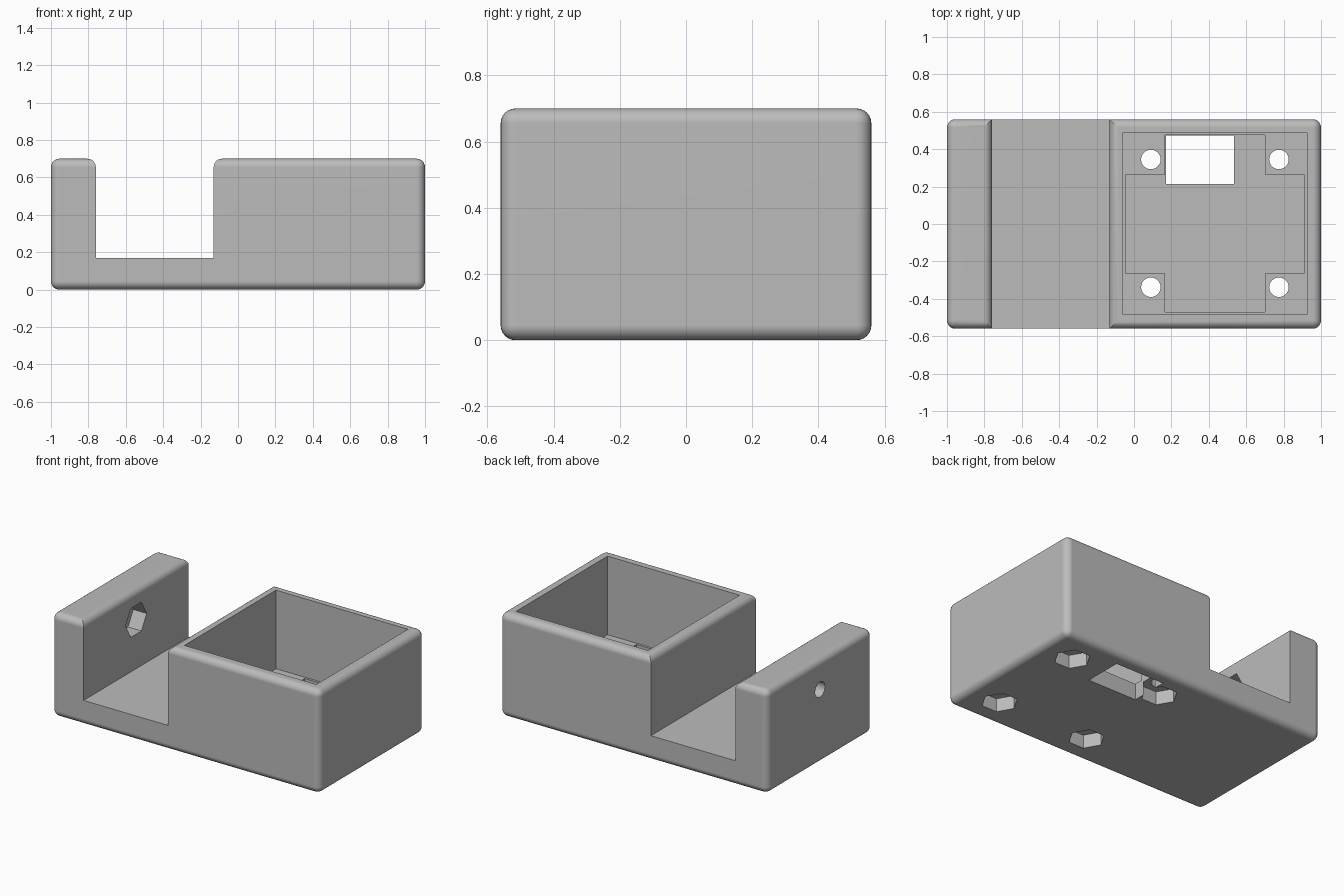
import bpy, bmesh, math
from mathutils import Matrix

default = bpy.data.objects.get("Cube")
if default:
    bpy.data.objects.remove(default, do_unlink=True)

HALF_Y, TOP, FLOOR, FILLET = 0.56, 0.70, 0.17, 0.045

grey = bpy.data.materials.new("light_grey")
grey.use_nodes = True
COLOUR = (0.5, 0.5, 0.5, 1)
grey.diffuse_color = COLOUR
grey.node_tree.nodes["Principled BSDF"].inputs["Base Color"].default_value = COLOUR


def make_object(name, bm):
    bmesh.ops.recalc_face_normals(bm, faces=bm.faces)
    mesh = bpy.data.meshes.new(name)
    bm.to_mesh(mesh)
    bm.free()
    obj = bpy.data.objects.new(name, mesh)
    obj.data.materials.append(grey)
    bpy.context.collection.objects.link(obj)
    return obj


def box_cutter(name, x0, x1, y0, y1, z0, z1):
    bm = bmesh.new()
    size = Matrix.Diagonal((x1 - x0, y1 - y0, z1 - z0, 1))
    place = Matrix.Translation(((x0 + x1) / 2, (y0 + y1) / 2, (z0 + z1) / 2))
    bmesh.ops.create_cube(bm, size=1, matrix=place @ size)
    return make_object(name, bm)


def prism_cutter(name, sides, radius, length, centre, turn=Matrix()):
    bm = bmesh.new()
    bmesh.ops.create_cone(bm, cap_ends=True, segments=sides, radius1=radius,
                          radius2=radius, depth=length,
                          matrix=Matrix.Translation(centre) @ turn)
    return make_object(name, bm)


# Body: stepped side profile extruded across, outer edges filleted
bm = bmesh.new()
profile = [(-1, 0), (1, 0), (1, TOP), (-0.13, TOP), (-0.13, FLOOR),
           (-0.76, FLOOR), (-0.76, TOP), (-1, TOP)]
face = bm.faces.new([bm.verts.new((x, -HALF_Y, z)) for x, z in profile])
extruded = bmesh.ops.extrude_face_region(bm, geom=[face])["geom"]
moved = [v for v in extruded if isinstance(v, bmesh.types.BMVert)]
bmesh.ops.translate(bm, verts=moved, vec=(0, 2 * HALF_Y, 0))
bmesh.ops.recalc_face_normals(bm, faces=bm.faces)
# Edges that touch the channel floor stay sharp
rounded = [e for e in bm.edges
           if all(abs(v.co.z - FLOOR) > 0.01 for v in e.verts)]
bmesh.ops.bevel(bm, geom=rounded, offset=FILLET, offset_type='OFFSET',
                segments=6, profile=0.5, affect='EDGES', clamp_overlap=True)
body = make_object("bracket_body", bm)

# Cavity, cross-shaped recess in its floor, and cable slot
cutters = [
    box_cutter("cavity_cutter", -0.06, 0.925, -0.485, 0.49, FLOOR, 1),
    box_cutter("recess_wide_cutter", -0.045, 0.91, -0.265, 0.265, 0.11, 0.3),
    box_cutter("recess_long_cutter", 0.165, 0.70, -0.47, 0.475, 0.11, 0.31),
    box_cutter("slot_cutter", 0.17, 0.535, 0.215, 0.474, -0.1, 0.25),
]

# Screw holes in the floor, with nut pockets underneath
to_x = Matrix.Rotation(math.pi / 2, 4, 'Y')
flat_turn = Matrix.Rotation(math.pi / 2, 4, 'Z')
for x in (0.09, 0.775):
    for y in (-0.338, 0.345):
        cutters.append(prism_cutter("screw_cutter", 32, 0.052, 0.6, (x, y, 0.1)))
        cutters.append(prism_cutter("nut_cutter", 6, 0.112, 0.18, (x, y, 0), flat_turn))

# Cross screw through the thin wall, with its nut pocket on the channel side
cutters.append(prism_cutter("wall_screw_cutter", 32, 0.052, 0.4, (-0.9, 0, 0.5), to_x))
cutters.append(prism_cutter("wall_nut_cutter", 6, 0.112, 0.2, (-0.76, 0, 0.5), to_x))

bpy.context.view_layer.objects.active = body
for cutter in cutters:
    cut = body.modifiers.new("cut", 'BOOLEAN')
    cut.operation = 'DIFFERENCE'
    cut.solver = 'EXACT'
    cut.object = cutter
    bpy.ops.object.modifier_apply(modifier=cut.name)
    bpy.data.objects.remove(cutter, do_unlink=True)

# Smooth fillets, crisp flats
bpy.ops.object.select_all(action='DESELECT')
body.select_set(True)
bpy.ops.object.shade_smooth_by_angle(angle=math.radians(28))
weighted = body.modifiers.new("flat_normals", 'WEIGHTED_NORMAL')
weighted.keep_sharp = True
